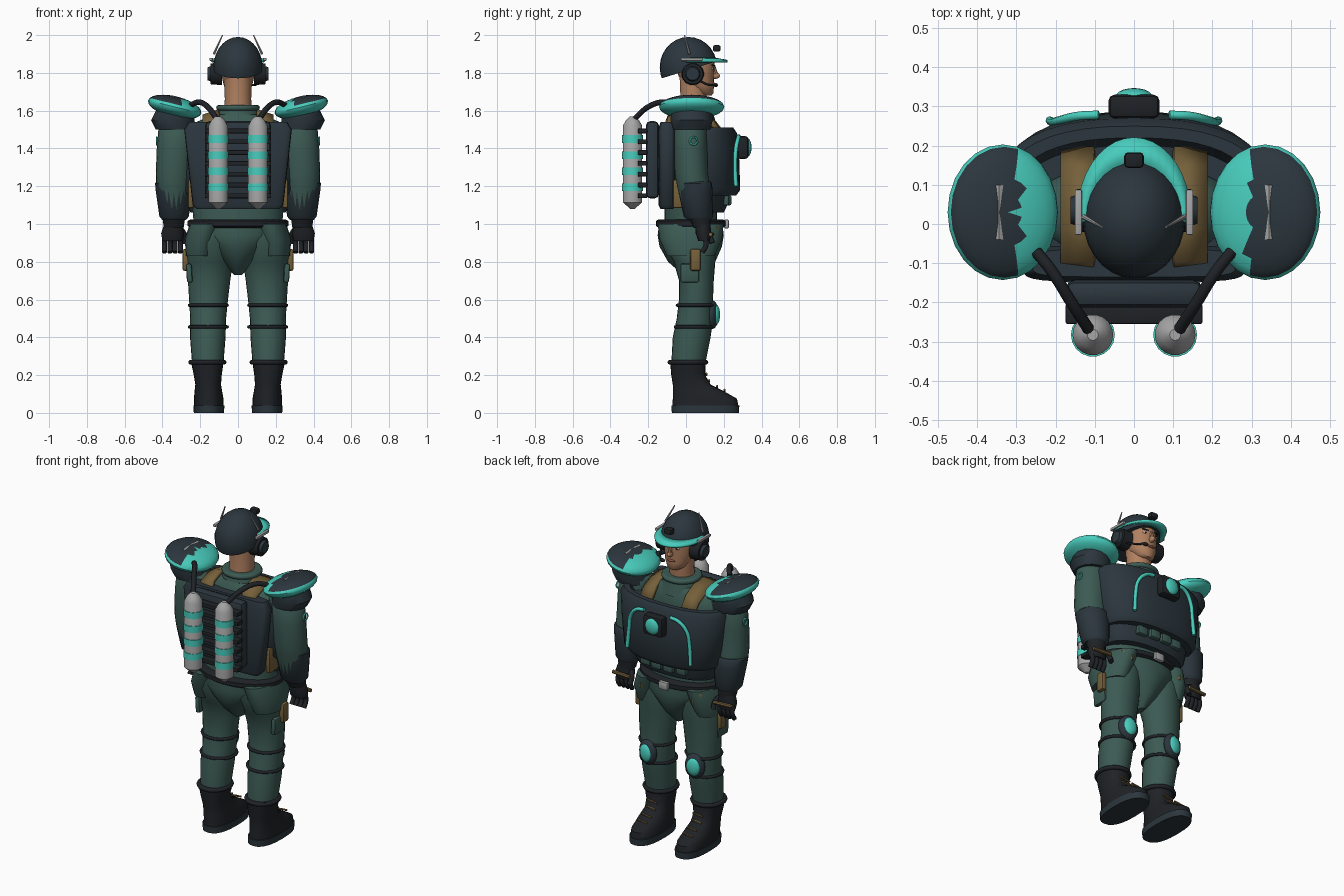
import bpy, bmesh, math
from mathutils import Vector, Matrix

if "Cube" in bpy.data.objects:
    bpy.data.objects.remove(bpy.data.objects["Cube"])

MATS = {}
PAL = dict(dark="2b363d", black="1f2226", green="3c5a53", teal="48cdbd", tan="75603a",
           skin="b08060", grey="a6a6a6", white="e0e0dc", lip="8a5546")

def mat(k):
    if k not in MATS:
        m = bpy.data.materials.new(k)
        c = [int(PAL[k][i:i + 2], 16) / 255 for i in (0, 2, 4)]
        m.diffuse_color = [((v + .055) / 1.055) ** 2.4 for v in c] + [1]
        m.use_nodes = True
        m.node_tree.nodes["Principled BSDF"].inputs["Base Color"].default_value = m.diffuse_color
        MATS[k] = m
    return MATS[k]

def finish(name, bm, col, angle=40):
    bmesh.ops.recalc_face_normals(bm, faces=bm.faces[:])
    me = bpy.data.meshes.new(name)
    bm.to_mesh(me)
    bm.free()
    me.materials.append(mat(col))
    o = bpy.data.objects.new(name, me)
    bpy.context.collection.objects.link(o)
    bpy.ops.object.select_all(action='DESELECT')
    o.select_set(True)
    bpy.context.view_layer.objects.active = o
    bpy.ops.object.shade_smooth_by_angle(angle=math.radians(angle))
    return o

def loft(name, secs, col, n=24, e=2, angle=40):
    """Stack of horizontal super-ellipses (x, y, z, rx, ry)."""
    bm = bmesh.new()
    rings = []
    for x, y, z, rx, ry in secs:
        ring = []
        for i in range(n):
            c, s = math.cos(2 * math.pi * i / n), math.sin(2 * math.pi * i / n)
            ring.append(bm.verts.new((x + rx * math.copysign(abs(c) ** (2 / e), c),
                                      y + ry * math.copysign(abs(s) ** (2 / e), s), z)))
        rings.append(ring)
    for a, b in zip(rings, rings[1:]):
        for i in range(n):
            bm.faces.new((a[i], a[(i + 1) % n], b[(i + 1) % n], b[i]))
    bm.faces.new(rings[0])
    bm.faces.new(rings[-1])
    return finish(name, bm, col, angle)

def box(name, loc, size, col, rot=(0, 0, 0), bev=.01):
    bm = bmesh.new()
    bmesh.ops.create_cube(bm, size=1)
    bmesh.ops.scale(bm, vec=size, verts=bm.verts)
    if bev:
        bmesh.ops.bevel(bm, geom=bm.edges[:], offset=min(bev, min(size) * .4), segments=2, affect='EDGES', profile=.5)
    o = finish(name, bm, col)
    o.location, o.rotation_euler = loc, rot
    return o

def ball(name, loc, rad, col, rot=(0, 0, 0), n=20, cut=None):
    bm = bmesh.new()
    bmesh.ops.create_uvsphere(bm, u_segments=n, v_segments=n // 2, radius=1)
    bmesh.ops.scale(bm, vec=rad, verts=bm.verts)
    if cut:
        r = bmesh.ops.bisect_plane(bm, geom=bm.verts[:] + bm.edges[:] + bm.faces[:],
                                   plane_co=cut[0], plane_no=cut[1], clear_inner=True)
        bmesh.ops.holes_fill(bm, edges=[g for g in r['geom_cut'] if isinstance(g, bmesh.types.BMEdge)])
    o = finish(name, bm, col)
    o.location, o.rotation_euler = loc, rot
    return o

def rod(name, a, b, r0, r1, col, n=14):
    a, b = Vector(a), Vector(b)
    bm = bmesh.new()
    bmesh.ops.create_cone(bm, cap_ends=True, segments=n, radius1=r0, radius2=r1, depth=(b - a).length)
    q = (b - a).to_track_quat('Z', 'Y').to_matrix().to_4x4()
    bm.transform(Matrix.Translation((a + b) / 2) @ q)
    return finish(name, bm, col)

def tube(name, pts, r, col, cyclic=False):
    cu = bpy.data.curves.new(name, 'CURVE')
    cu.dimensions, cu.bevel_depth, cu.bevel_resolution = '3D', r, 2
    cu.resolution_u, cu.use_fill_caps = 6, True
    sp = cu.splines.new('BEZIER')
    sp.bezier_points.add(len(pts) - 1)
    for bp, p in zip(sp.bezier_points, pts):
        bp.co, bp.handle_left_type, bp.handle_right_type = p, 'AUTO', 'AUTO'
    sp.use_cyclic_u = cyclic
    cu.materials.append(mat(col))
    o = bpy.data.objects.new(name, cu)
    bpy.context.collection.objects.link(o)
    return o

def hoop(name, c, rx, ry, r, col):
    return tube(name, [(c[0] + rx * math.cos(t * math.pi / 4), c[1] + ry * math.sin(t * math.pi / 4), c[2])
                       for t in range(8)], r, col, True)

def strip(name, left, right, thick, col):
    """Sheet between two point rows, thickened."""
    bm = bmesh.new()
    L, R = [bm.verts.new(p) for p in left], [bm.verts.new(p) for p in right]
    for i in range(len(L) - 1):
        bm.faces.new((L[i], L[i + 1], R[i + 1], R[i]))
    o = finish(name, bm, col)
    m = o.modifiers.new("thick", 'SOLIDIFY')
    m.thickness, m.offset = thick, 0
    return o

# torso, hips and belt
loft("torso", [(0, .025, 1.0, .235, .14), (0, .025, 1.08, .24, .14), (0, .03, 1.3, .25, .14), (0, .03, 1.48, .27, .13),
               (0, .03, 1.54, .22, .12), (0, .035, 1.58, .13, .1)], "green", 28)
loft("hips", [(0, .025, 1.02, .235, .165), (0, .025, .94, .235, .175), (0, .025, .88, .16, .165),
              (0, .03, .8, .085, .125), (0, .035, .73, .02, .05)], "green", 28)
loft("belt", [(0, .025, .98, .25, .17), (0, .025, .99, .268, .185), (0, .025, 1.015, .268, .185), (0, .025, 1.025, .25, .17)], "black", 32)
box("belt_buckle", (0, .215, 1.0), (.065, .025, .05), "grey")
loft("collar", [(0, .04, 1.53, .135, .12), (0, .04, 1.6, .105, .1), (0, .04, 1.63, .1, .095)], "green")
hoop("collar_rim", (0, .04, 1.615), .1, .095, .016, "green")

# chest and back armour
loft("belly_plate", [(0, .07, 1.06, .25, .13), (0, .07, 1.09, .27, .145), (0, .07, 1.19, .29, .16)], "dark", 32, 2.3)
loft("chest_plate", [(0, .09, 1.15, .29, .175), (0, .09, 1.18, .315, .197), (0, .09, 1.34, .335, .192), (0, .085, 1.48, .35, .185),
                     (0, .08, 1.51, .335, .17), (0, .08, 1.51, .3, .14), (0, .08, 1.47, .28, .12)], "dark", 40, 2.4)
loft("back_plate", [(0, -.1, 1.08, .22, .035), (0, -.1, 1.1, .24, .045), (0, -.1, 1.5, .285, .048), (0, -.1, 1.54, .26, .035)], "dark", 28, 5)
for i in range(4):
    box("belly_pouch", (-.12 + .08 * i, .23 - .012 * abs(i - 1.5), 1.125), (.07, .035, .055), "green", bev=.012)
box("chest_module", (0, .3, 1.405), (.13, .06, .12), "black", bev=.015)
ball("chest_lamp", (0, .325, 1.405), (.047, .022, .05), "teal")
for s in (1, -1):
    tube("chest_stripe", [(s * x, .094 + .192 * (1 - (x / .34) ** 2.4) ** (1 / 2.4) + d, z)
                          for x, z, d in ((.09, 1.465, -.004), (.14, 1.455, 0), (.19, 1.4, 0), (.205, 1.32, 0), (.215, 1.2, .008))], .011, "teal")
    path = ((-.12, 1.48), (-.09, 1.56), (-.01, 1.59), (.07, 1.58), (.14, 1.545), (.19, 1.48))
    strip("shoulder_strap", [(s * .1, y, z + .008) for y, z in path], [(s * .185, y, z - .02) for y, z in path], .02, "tan")
    box("side_strap", (s * .25, -.025, 1.16), (.03, .09, .15), "tan")
    box("belt_pouch", (s * .19, .165, .96), (.065, .04, .065), "tan", (0, 0, -s * .5))

# backpack with two tanks
box("backpack", (0, -.178, 1.34), (.35, .07, .41), "dark", bev=.025)
for i in range(7):
    box("backpack_rib", (0, -.23, 1.15 + .057 * i), (.35, .05, .025), "black", bev=.005)
for s in (1, -1):
    X, Y = s * .105, -.283
    loft("tank", [(X, Y, 1.08, .012, .012), (X, Y, 1.115, .052, .052), (X, Y, 1.52, .052, .052),
                  (X, Y, 1.55, .035, .035), (X, Y, 1.57, .014, .014)], "grey", 18, angle=30)
    for z in (1.195, 1.28, 1.365, 1.45):
        loft("tank_band", [(X, Y, z - .02, .056, .056), (X, Y, z + .02, .056, .056)], "teal", 18)
    tube("air_hose", [(s * .25, -.07, 1.63), (s * .21, -.12, 1.645), (s * .16, -.2, 1.62), (s * .115, -.27, 1.56)], .015, "black")

# arms, gauntlets, hands, shoulder pads
for s in (1, -1):
    loft("arm", [(s * .31, .03, 1.57, .06, .06), (s * .315, .025, 1.52, .105, .085), (s * .33, .025, 1.4, .1, .088), (s * .338, .028, 1.27, .097, .088),
                 (s * .34, .04, 1.2, .094, .088), (s * .338, .06, 1.06, .075, .075)], "green", 22)
    loft("gauntlet", [(s * .338, .07, 1.02, .062, .06), (s * .338, .066, 1.04, .078, .078), (s * .34, .05, 1.17, .095, .09),
                      (s * .34, .045, 1.215, .099, .093), (s * .34, .045, 1.225, .09, .085)], "dark", 20)
    loft("wrist", [(s * .34, .085, .98, .052, .045), (s * .34, .075, 1.03, .06, .058)], "black", 16)
    loft("palm", [(s * .347, .095, .91, .053, .03), (s * .347, .093, .95, .06, .042), (s * .345, .088, 1.0, .045, .04)], "black", 16)
    for i in range(4):
        x = s * (.305 + .028 * i)
        tube("finger", [(x, .1, .93), (x, .105, .885), (x, .085, .85)], .0135, "black")
    tube("thumb", [(s * .3, .1, .97), (s * .282, .125, .935), (s * .285, .14, .9)], .015, "black")
    rod("hand_strap", (s * .285, .14, .945), (s * .405, .13, .945), .011, .011, "tan", 8)
    bpy.ops.mesh.primitive_torus_add(location=(s * .431, .04, 1.44), rotation=(0, math.pi / 2, 0), major_radius=.02,
                                     minor_radius=.005, major_segments=16, minor_segments=6)
    o = bpy.context.object
    o.name = "sleeve_ring"
    o.data.materials.append(mat("teal"))
    loft("shoulder_cap", [(s * .33, .03, 1.5, .105, .1), (s * .345, .03, 1.55, .115, .115), (s * .335, .03, 1.6, .1, .11)], "dark", 14)
    p = ball("shoulder_pad", (s * .335, .03, 1.62), (.145, .173, .056), "teal", (0, -s * .24, 0), 24)
    p.data.materials.append(mat("dark"))
    for f in p.data.polygons:
        c = f.center
        if c.z > .014 and s * c.x > -.035 + .012 * (f.index % 2):
            f.material_index = 1
    for t in (1, -1):
        rod("pad_marking", (s * .345, .03 + t * .068, 1.667), (s * .345, .03, 1.679), .013, .002, "grey", 6)

# legs, knee pads, boots
for s in (1, -1):
    loft("leg", [(s * .14, .02, .98, .11, .14), (s * .142, .02, .9, .138, .145), (s * .147, .045, .8, .12, .11), (s * .153, .055, .7, .112, .092),
                 (s * .156, .053, .6, .103, .09), (s * .158, .048, .5, .095, .097), (s * .16, .03, .4, .094, .1), (s * .16, .012, .26, .083, .09)], "green", 24)
    loft("hip_skirt", [(s * .2, .025, .83, .075, .125), (s * .19, .025, .92, .092, .165), (s * .165, .025, 1.0, .09, .175)], "green", 20)
    for z, y in ((.57, .05), (.455, .04)):
        hoop("knee_band", (s * .157, y, z), .1, .096, .009, "black")
    ball("knee_pad", (s * .16, .14, .52), (.062, .032, .076), "dark", (0, 0, -s * .15))
    ball("knee_lamp", (s * .162, .158, .52), (.042, .022, .054), "teal", (0, 0, -s * .15))
    box("thigh_pouch", (s * .278, .05, .81), (.032, .055, .115), "tan")
    box("thigh_pocket", (s * .258, .02, .74), (.03, .1, .1), "green", (0, s * .06, 0))
    loft("boot", [(s * .155, .103, .035, .078, .175), (s * .155, .1, .075, .078, .17), (s * .157, .065, .115, .073, .135), (s * .158, .03, .15, .068, .1),
                  (s * .16, .012, .2, .074, .09), (s * .163, .01, .28, .088, .095)], "black", 24, 2.3)
    loft("boot_sole", [(s * .154, .1025, 0, .08, .1775), (s * .154, .1025, .04, .082, .18)], "dark", 24, 2.5)
    hoop("boot_cuff", (s * .162, .01, .268), .088, .095, .013, "black")
    for y, z in ((.108, .2), (.122, .165), (.165, .135), (.205, .115)):
        rod("boot_lace", (s * .155 - .033, y, z), (s * .155 + .033, y, z + .008), .006, .006, "tan", 6)

# head and face
loft("neck", [(0, .03, 1.56, .074, .072), (0, .04, 1.66, .07, .07), (0, .04, 1.78, .072, .075)], "skin", 18)
loft("head", [(0, .105, 1.68, .028, .03), (0, .095, 1.692, .05, .05), (0, .075, 1.73, .074, .073), (0, .055, 1.78, .086, .093),
              (0, .05, 1.83, .09, .103), (0, .04, 1.89, .09, .108)], "skin", 24)
ball("nose", (0, .152, 1.785), (.014, .028, .017), "skin")
rod("nose_bridge", (0, .16, 1.785), (0, .146, 1.84), .013, .008, "skin", 8)
ball("lips", (0, .144, 1.742), (.026, .012, .008), "lip")
for s in (1, -1):
    ball("eye", (s * .036, .137, 1.822), (.015, .008, .007), "white")
    ball("pupil", (s * .036, .143, 1.822), (.006, .004, .006), "black")
    box("eyebrow", (s * .037, .144, 1.84), (.038, .01, .007), "black", (0, -s * .12, -s * .25), .002)

# helmet, visor, headset, antennas
ball("helmet", (0, .013, 1.83), (.13, .152, .16), "dark", n=28, cut=((0, 0, -.015), (0, -.31, 1)))
arc = [math.pi * (-.04 + 1.08 * i / 20) for i in range(21)]
strip("visor", [(.118 * math.cos(a), .025 + .125 * math.sin(a), 1.875) for a in arc],
      [(.142 * math.cos(a), .025 + .195 * math.sin(a), 1.862) for a in arc], .013, "teal")
box("helmet_camera", (0, .163, 1.93), (.05, .04, .035), "black")
for s in (1, -1):
    rod("ear_cup", (s * .085, .035, 1.795), (s * .145, .035, 1.795), .06, .055, "black", 18)
    rod("ear_cap", (s * .14, .035, 1.795), (s * .162, .035, 1.795), .042, .034, "dark", 16)
    box("antenna_base", (s * .142, .03, 1.872), (.018, .115, .016), "grey", bev=.003)
    rod("antenna", (s * .128, .018, 1.9), (s * .082, -.008, 2.0), .007, .003, "grey", 8)
tube("microphone_boom", [(.12, .06, 1.765), (.1, .11, 1.74), (.06, .155, 1.735)], .006, "black")
ball("microphone", (.05, .158, 1.735), (.018, .011, .011), "black", n=12)
